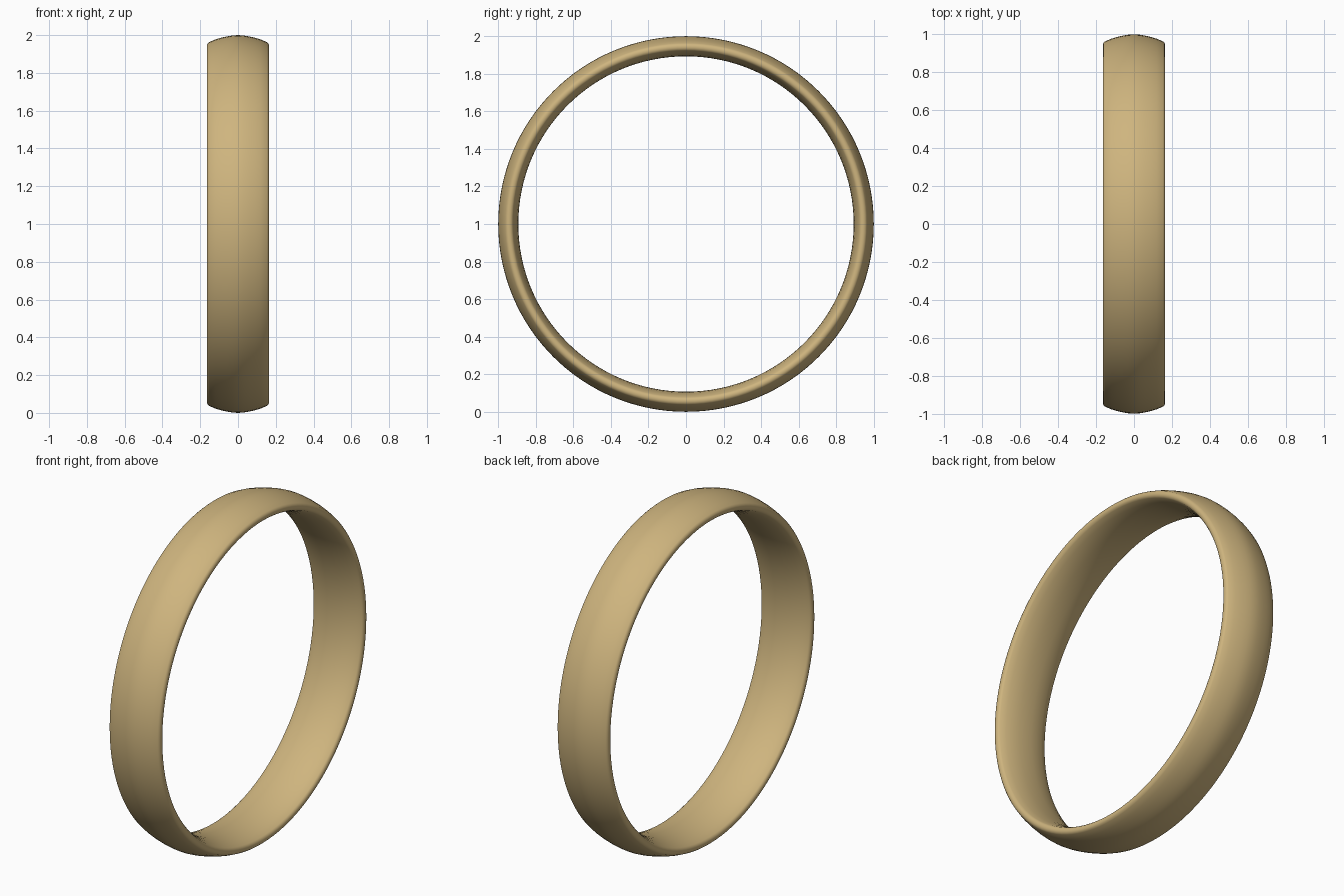
import bpy, bmesh, math
from mathutils import Vector, Matrix

if "Cube" in bpy.data.objects:
    bpy.data.objects.remove(bpy.data.objects["Cube"])

SEGMENTS = 128
HALF_WIDTH = 0.164

# Cross-section (x, radius): domed outside, softened rim, gently convex inside
right_outer = [(0.03, 0.998), (0.06, 0.993), (0.09, 0.986), (0.12, 0.977), (0.153, 0.963)]
right_rim = [(0.160, 0.957), (HALF_WIDTH, 0.948), (HALF_WIDTH, 0.937), (0.160, 0.928), (0.153, 0.922)]
right_inner = [(0.12, 0.909), (0.08, 0.899), (0.04, 0.894)]
half = right_outer + right_rim + right_inner
profile = [(0, 1.0)] + half + [(0, 0.893)] + [(-x, r) for x, r in reversed(half)]

# Revolve the cross-section about the x axis
bm = bmesh.new()
rings = []
for i in range(SEGMENTS):
    a = 2 * math.pi * i / SEGMENTS
    rings.append([bm.verts.new((x, r * math.sin(a), 1 + r * math.cos(a))) for x, r in profile])
n = len(profile)
for i in range(SEGMENTS):
    a, b = rings[i], rings[(i + 1) % SEGMENTS]
    for j in range(n):
        k = (j + 1) % n
        bm.faces.new((a[j], a[k], b[k], b[j]))
bmesh.ops.recalc_face_normals(bm, faces=bm.faces)

mesh = bpy.data.meshes.new("ring_band")
bm.to_mesh(mesh)
bm.free()
band = bpy.data.objects.new("ring_band", mesh)
bpy.context.collection.objects.link(band)

# Gold colour
gold = bpy.data.materials.new("gold")
gold.diffuse_color = (0.62, 0.46, 0.21, 1)
gold.use_nodes = True
gold.node_tree.nodes["Principled BSDF"].inputs["Base Color"].default_value = gold.diffuse_color
mesh.materials.append(gold)

# Smooth shading with a crisp rim
bpy.context.view_layer.objects.active = band
band.select_set(True)
bpy.ops.object.shade_smooth_by_angle(angle=math.radians(30))
